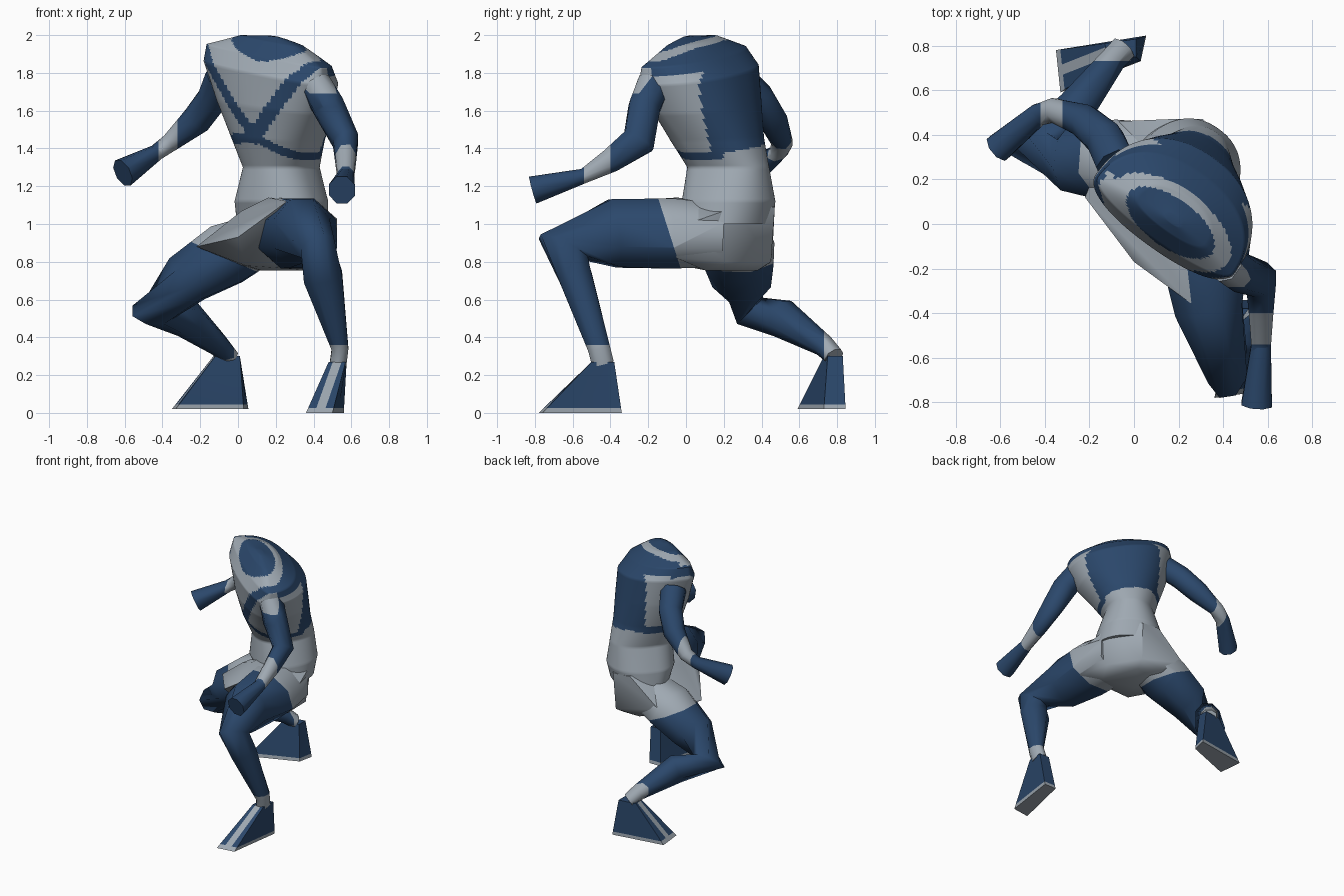
import bpy, bmesh, math
from mathutils import Vector

cube = bpy.data.objects.get("Cube")
if cube:
    bpy.data.objects.remove(cube)


def material(name, colour):
    m = bpy.data.materials.new(name)
    m.use_nodes = True
    m.diffuse_color = colour
    m.node_tree.nodes["Principled BSDF"].inputs["Base Color"].default_value = colour
    return m


MATS = [material("deep_blue", (0.024, 0.064, 0.148, 1)),
        material("pale_grey", (0.35, 0.40, 0.45, 1))]
BLUE, GREY = 0, 1

# The body is turned: LEFT points along the shoulders, FRONT out of the chest
LEFT = Vector((0.81, -0.58, 0))
FRONT = Vector((-0.58, -0.81, 0))
X, Y, Z = Vector((1, 0, 0)), Vector((0, 1, 0)), Vector((0, 0, 1))


def loft(bm, rings):
    """Skin a list of point rings and cap both ends."""
    rows = [[bm.verts.new(p) for p in ring] for ring in rings]
    n = len(rows[0])
    for a, b in zip(rows, rows[1:]):
        for i in range(n):
            j = (i + 1) % n
            bm.faces.new((a[i], a[j], b[j], b[i]))
    bm.faces.new(rows[0])
    bm.faces.new(rows[-1])


def finish(bm, name, cuts, rule, angle):
    """Cut colour borders, paint faces by rule, make the object."""
    for co, no in cuts:
        geom = bm.verts[:] + bm.edges[:] + bm.faces[:]
        bmesh.ops.bisect_plane(bm, geom=geom, plane_co=co, plane_no=no)
    bmesh.ops.recalc_face_normals(bm, faces=bm.faces[:])
    for f in bm.faces:
        f.material_index = rule(f.calc_center_median(), f.normal)
    mesh = bpy.data.meshes.new(name)
    bm.to_mesh(mesh)
    bm.free()
    for m in MATS:
        mesh.materials.append(m)
    obj = bpy.data.objects.new(name, mesh)
    bpy.context.collection.objects.link(obj)
    bpy.ops.object.select_all(action='DESELECT')
    obj.select_set(True)
    bpy.context.view_layer.objects.active = obj
    bpy.ops.object.shade_smooth_by_angle(angle=math.radians(angle))


def limb(name, sections, ref, cuts, rule, sides=8):
    """Tube through (x, y, z, half size along ref, half size across)."""
    pts = [Vector(s[:3]) for s in sections]
    rings = []
    for i, s in enumerate(sections):
        t = Vector()
        if i > 0:
            t += (pts[i] - pts[i - 1]).normalized()
        if i < len(pts) - 1:
            t += (pts[i + 1] - pts[i]).normalized()
        t.normalize()
        u = (ref - t * ref.dot(t)).normalized()
        v = t.cross(u)
        ring = []
        for k in range(sides):
            a = math.tau * (k + 0.5) / sides
            ring.append(pts[i] + 1.06 * (u * math.cos(a) * s[3] + v * math.sin(a) * s[4]))
        rings.append(ring)
    bm = bmesh.new()
    loft(bm, rings)
    finish(bm, name, cuts, rule, 60)


def foot(name, sole, top, z0, z1):
    """Tapered block; corners run toe, toe, heel, heel."""
    low = [Vector((x, y, z0)) for x, y in sole]
    high = [Vector((x, y, z1)) for x, y in top]
    bm = bmesh.new()
    loft(bm, [low, high])
    toe, ankle = (low[0] + low[1]) / 2, (high[0] + high[1]) / 2
    fwd = toe - ankle
    fwd.z = 0
    fwd.normalize()
    side = Vector((-fwd.y, fwd.x, 0))
    trim = z0 + 0.025
    cuts = [((0, 0, trim), Z),
            (ankle + side * 0.022, side), (ankle - side * 0.022, side)]

    def rule(c, n):
        stripe = n.dot(fwd) > 0.3 and abs((c - ankle).dot(side)) < 0.022
        return GREY if c.z < trim or stripe else BLUE
    finish(bm, name, cuts, rule, 30)


# Torso profile: height, left centre, half width, front, back, tilt, widest point
TORSO = [
    (1.00, 0.06, 0.25, -0.14, -0.54, 0, 0.4),
    (1.12, 0.06, 0.24, -0.09, -0.57, 0, 0.4),
    (1.30, 0.06, 0.18, -0.10, -0.55, 0, 0.4),
    (1.45, 0.08, 0.24, -0.03, -0.51, 0.05, 0.4),
    (1.62, 0.10, 0.32, 0.02, -0.48, 0.12, 0.35),
    (1.80, 0.115, 0.385, 0.04, -0.45, 0.17, 0.25),
    (1.89, 0.12, 0.375, 0.00, -0.36, 0.17, 0.22),
    (1.97, 0.13, 0.19, -0.06, -0.24, 0.16, 0.3),
    (1.995, 0.135, 0.04, -0.10, -0.14, 0.10, 0.4),
]


def torso_ring(p, segments=96):
    z, lc, a, front, back, tilt, widest = p
    mid = front - widest * (front - back)
    ring = []
    for k in range(segments):
        t = math.tau * k / segments
        c, s = math.cos(t), math.sin(t)
        l = math.copysign(abs(c) ** 0.9, c) * a
        f = math.copysign(abs(s) ** 0.9, s) * (front - mid if s > 0 else mid - back)
        ring.append(LEFT * (lc + l) + FRONT * (mid + f) + Z * (z - tilt * l))
    return ring


def torso_rule(c, n):
    l, f = c.dot(LEFT) - 0.13, c.dot(FRONT)
    z = c.z + 0.16 * l
    # collar patch with a pale loop around it
    if z > 1.84:
        if math.hypot(l / 0.23, (f + 0.1) / 0.11) < 1:
            return BLUE
        if math.hypot(l / 0.31, (f + 0.1) / 0.16) < 1:
            return GREY
        if f < -0.12:
            return BLUE
    # back panel
    if z > 1.40 and f < -0.36:
        return BLUE
    # crossing chest straps and waist band
    side = abs(l + 0.04)
    strap = abs(z - 1.46 - 1.2 * side) < 0.055 and f > -0.2
    band = abs(z - 1.45 + 0.32 * side + 0.1 * l) < 0.027 and f > -0.42
    return BLUE if strap or band else GREY


rows = []
steps = 14
for p, q in zip(TORSO, TORSO[1:]):
    for i in range(steps):
        rows.append([a + (b - a) * i / steps for a, b in zip(p, q)])
rows.append(TORSO[-1])
bm = bmesh.new()
loft(bm, [torso_ring(r) for r in rows])
finish(bm, "torso", [], torso_rule, 60)

# Hips: lap points first, then seat and underside
HIPS = [(0.0, -0.17, 0.93), (0.26, -0.36, 1.12), (-0.22, 0.12, 0.88),
        (0.04, -0.02, 0.78), (0.02, 0.02, 1.07), (0.16, -0.05, 1.14),
        (0.36, 0.02, 1.13), (0.16, 0.47, 1.10), (0.31, 0.47, 1.09),
        (0.46, 0.26, 1.09), (0.52, -0.05, 0.98), (-0.08, 0.46, 0.90),
        (0.30, 0.45, 0.80), (0.44, 0.22, 0.80), (0.47, -0.05, 0.82),
        (0.10, 0.44, 0.79), (0.0, 0.30, 0.78), (0.28, 0.38, 0.755),
        (0.38, 0.10, 0.755), (0.12, 0.15, 0.755)]
bm = bmesh.new()
for p in HIPS:
    bm.verts.new(p)
hull = bmesh.ops.convex_hull(bm, input=bm.verts[:])
bmesh.ops.delete(bm, geom=hull["geom_interior"], context='VERTS')
finish(bm, "hips", [], lambda c, n: GREY, 50)

# Left leg, stepping forward
limb("left_leg", [
    (0.29, 0.18, 0.94, 0.19, 0.17),
    (0.315, -0.08, 0.95, 0.215, 0.19),
    (0.335, -0.38, 0.95, 0.155, 0.185),
    (0.42, -0.65, 0.875, 0.095, 0.14),
    (0.45, -0.585, 0.72, 0.105, 0.09),
    (0.54, -0.46, 0.34, 0.045, 0.06),
    (0.53, -0.44, 0.26, 0.045, 0.06)], X,
    [((0, -0.03, 0.77), (0, 1, 0.32)), ((0, 0, 0.36), Z)],
    lambda c, n: GREY if c.y + 0.03 + 0.32 * (c.z - 0.77) > 0 or c.z < 0.36 else BLUE)
foot("left_foot", [(0.36, -0.78), (0.50, -0.76), (0.56, -0.34), (0.46, -0.34)],
     [(0.48, -0.50), (0.57, -0.50), (0.575, -0.38), (0.49, -0.38)], 0, 0.27)

# Right leg, bent and trailing
limb("right_leg", [
    (0.12, 0.27, 0.92, 0.14, 0.17),
    (-0.06, 0.28, 0.84, 0.17, 0.19),
    (-0.27, 0.30, 0.71, 0.14, 0.16),
    (-0.44, 0.34, 0.54, 0.10, 0.12),
    (-0.27, 0.51, 0.50, 0.10, 0.09),
    (-0.10, 0.73, 0.355, 0.055, 0.06),
    (-0.05, 0.785, 0.30, 0.045, 0.06)], Z,
    [((0.05, 0, 0.77), (1, 0, 2.2)), ((0, 0.73, 0), Y)],
    lambda c, n: GREY if c.x - 0.05 + 2.2 * (c.z - 0.77) > 0 and c.y < 0.55
    or c.y > 0.73 else BLUE)
foot("right_foot", [(-0.33, 0.59), (-0.35, 0.78), (0.055, 0.845), (0.03, 0.73)],
     [(-0.12, 0.73), (-0.13, 0.81), (0.01, 0.83), (0.01, 0.75)], 0.02, 0.30)


def left_arm_rule(c, n):
    cap = 0.10 * (c.z - 1.78) - 0.13 * (c.y + 0.18) > 0 and c.z > 1.69
    return GREY if cap or -0.54 < c.y < -0.40 else BLUE


# Left arm, reaching forward, with a pale shoulder cap
limb("left_arm", [
    (0.41, -0.17, 1.74, 0.08, 0.09),
    (0.48, -0.22, 1.62, 0.085, 0.085),
    (0.57, -0.25, 1.44, 0.07, 0.09),
    (0.57, -0.40, 1.335, 0.055, 0.065),
    (0.57, -0.54, 1.255, 0.045, 0.04),
    (0.55, -0.81, 1.18, 0.07, 0.075)], X,
    [((0, -0.40, 0), Y), ((0, -0.54, 0), Y), ((0, 0, 1.69), Z),
     ((0, -0.18, 1.78), (0, -0.13, 0.10))],
    left_arm_rule)

# Right arm, swung back
limb("right_arm", [
    (-0.08, 0.27, 1.78, 0.08, 0.09),
    (-0.13, 0.38, 1.67, 0.08, 0.085),
    (-0.22, 0.46, 1.55, 0.075, 0.075),
    (-0.36, 0.51, 1.43, 0.05, 0.055),
    (-0.43, 0.49, 1.38, 0.04, 0.05),
    (-0.61, 0.34, 1.27, 0.075, 0.065)], Z,
    [((-0.32, 0, 0), X), ((-0.42, 0, 0), X)],
    lambda c, n: GREY if -0.42 < c.x < -0.32 else BLUE)
